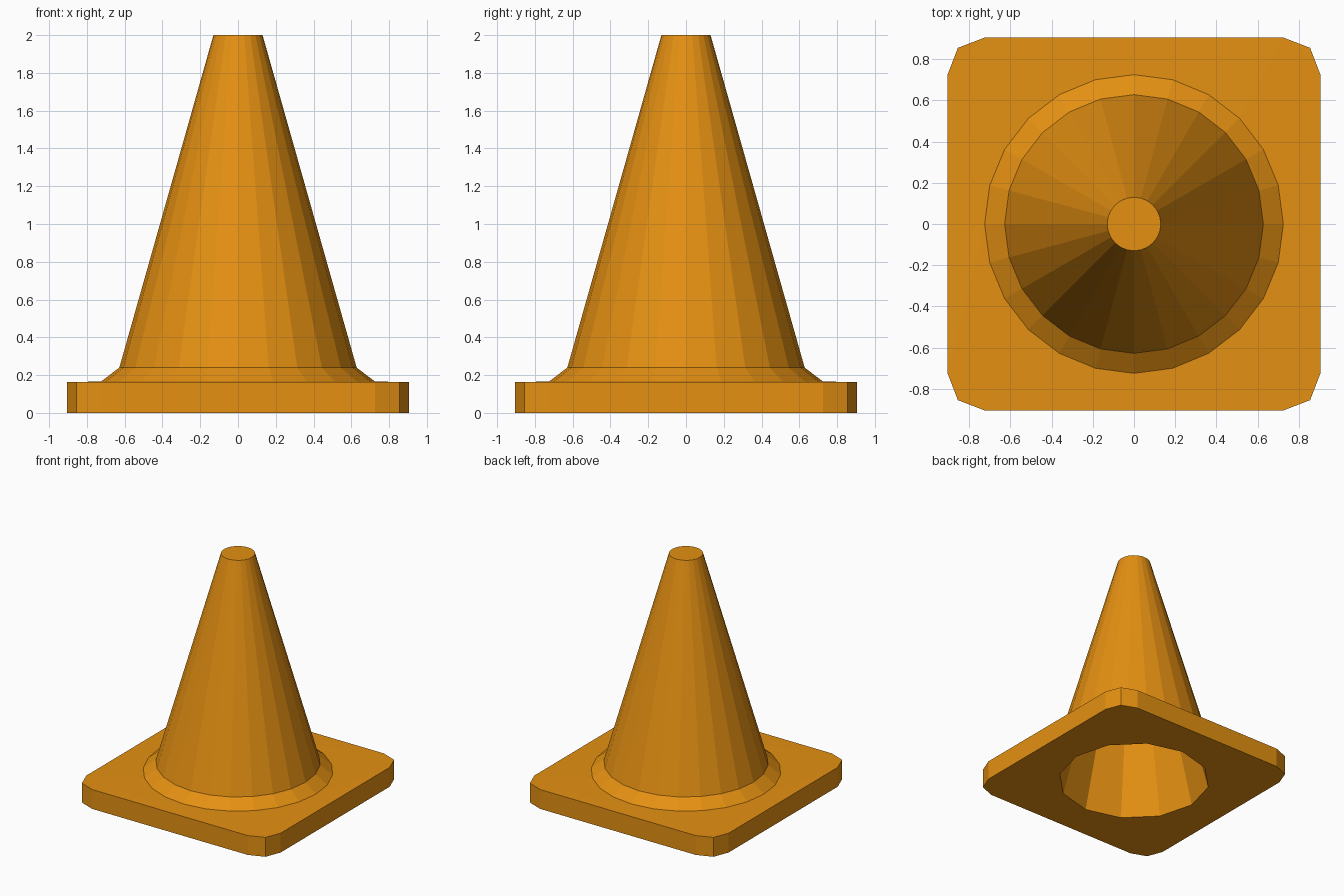
import bpy
import bmesh
from math import sin, cos, pi

if "Cube" in bpy.data.objects:
    bpy.data.objects.remove(bpy.data.objects["Cube"])

bm = bmesh.new()


def add_loop(points):
    """Closed ring of vertices and its edges."""
    vs = [bm.verts.new(p) for p in points]
    es = [bm.edges.new((vs[i], vs[(i + 1) % len(vs)])) for i in range(len(vs))]
    return vs, es


def circle(r, z, n):
    return add_loop([(r * cos(2 * pi * i / n), r * sin(2 * pi * i / n), z) for i in range(n)])


def plate_outline(z):
    """Square with three-point rounded corners, turned round four times."""
    pts = []
    x_y = [(0.905, 0.725), (0.855, 0.855), (0.725, 0.905)]
    for _ in range(4):
        pts += [(x, y, z) for x, y in x_y]
        x_y = [(-y, x) for x, y in x_y]
    return add_loop(pts)


def walls(a, b):
    n = len(a[0])
    for i in range(n):
        j = (i + 1) % n
        bm.faces.new((a[0][i], a[0][j], b[0][j], b[0][i]))


def fill_between(a, b):
    bmesh.ops.triangle_fill(bm, use_beauty=True, edges=a[1] + b[1])


# Square base plate
bottom = plate_outline(0.0)
top = plate_outline(0.163)
walls(bottom, top)

# Flared collar and outer cone, 24 sides
collar = circle(0.725, 0.166, 24)
shoulder = circle(0.628, 0.24, 24)
tip = circle(0.13, 2.0, 24)
walls(collar, shoulder)
walls(shoulder, tip)
bm.faces.new(tip[0])
fill_between(top, collar)

# Hollow inside, 12 sides
mouth = circle(0.60, 0.0, 12)
inner_tip = circle(0.10, 1.9, 12)
walls(mouth, inner_tip)
bm.faces.new(inner_tip[0])
fill_between(bottom, mouth)

bmesh.ops.recalc_face_normals(bm, faces=bm.faces)
mesh = bpy.data.meshes.new("traffic_cone")
bm.to_mesh(mesh)
bm.free()

# Orange colour
orange = bpy.data.materials.new("orange")
orange.diffuse_color = (0.78, 0.28, 0.006, 1.0)
orange.use_nodes = True
orange.node_tree.nodes["Principled BSDF"].inputs["Base Color"].default_value = orange.diffuse_color
mesh.materials.append(orange)
cone = bpy.data.objects.new("traffic_cone", mesh)
bpy.context.collection.objects.link(cone)
